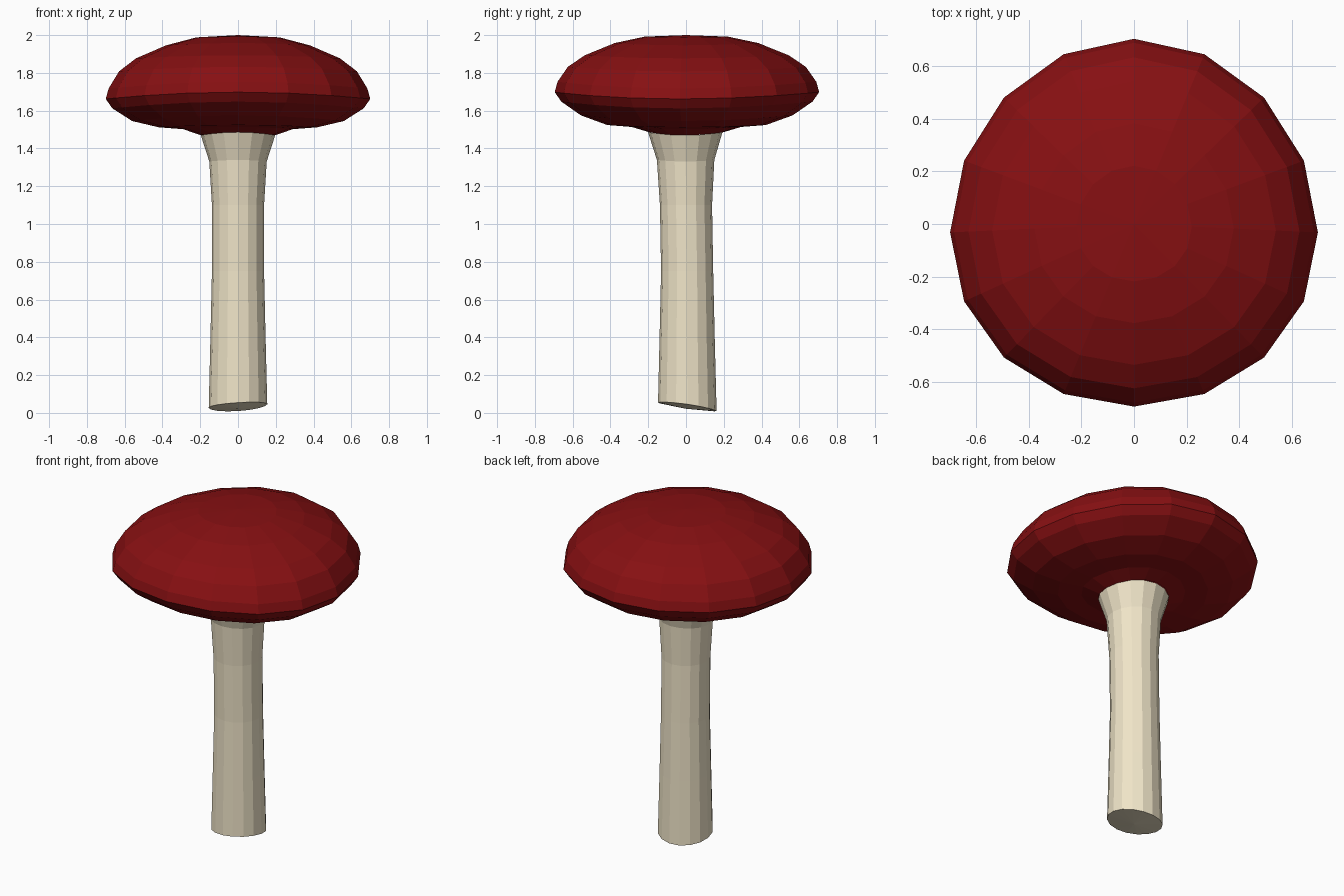
import bpy, bmesh
from math import sin, cos, pi

if "Cube" in bpy.data.objects:
    bpy.data.objects.remove(bpy.data.objects["Cube"])

SIDES = 16


def material(name, color):
    mat = bpy.data.materials.new(name)
    mat.diffuse_color = (*color, 1)
    mat.use_nodes = True
    mat.node_tree.nodes["Principled BSDF"].inputs["Base Color"].default_value = mat.diffuse_color
    return mat


def loft(name, rings, place, mat, start=None, end=None):
    """Skin rings from bottom to top; optional points close the ends."""
    bm = bmesh.new()
    loops = [[bm.verts.new(place(ring, 2 * pi * i / SIDES)) for i in range(SIDES)]
             for ring in rings]
    for a, b in zip(loops, loops[1:]):
        for i in range(SIDES):
            j = (i + 1) % SIDES
            bm.faces.new((a[i], a[j], b[j], b[i]))
    for point, loop, flip in ((start, loops[0], True), (end, loops[-1], False)):
        if point:
            centre = bm.verts.new(point)
            for i in range(SIDES):
                pair = (loop[i], loop[(i + 1) % SIDES])
                bm.faces.new((*(pair[::-1] if flip else pair), centre))
    mesh = bpy.data.meshes.new(name)
    bm.to_mesh(mesh)
    bm.free()
    mesh.materials.append(mat)
    obj = bpy.data.objects.new(name, mesh)
    bpy.context.collection.objects.link(obj)
    return obj


# Cap rings dip slightly towards the left and right sides
def cap_point(ring, t):
    r, z, wave = ring
    return (r * cos(t),
            r * sin(t) + r / 0.7 * (0.005 - 0.037 * cos(t) ** 2),
            z - wave * cos(2 * t))


# Stem rings: radius, height, wave, y offset, backward tilt
def stem_point(ring, t):
    r, z, wave, dy, tilt = ring
    return (r * cos(t), r * sin(t) + dy,
            z - wave * cos(2 * t) - tilt * (0.8 * sin(t) - 0.35 * cos(t)))


# Red cap: underside, rim and dome
cap_rings = [
    (0.197, 1.478, 0.008), (0.29, 1.508, 0.006), (0.42, 1.518, 0.006),
    (0.56, 1.56, 0.015), (0.665, 1.63, 0.018), (0.70, 1.68, 0.018),
    (0.685, 1.735, 0.018), (0.63, 1.82, 0.012), (0.54, 1.885, 0.008),
    (0.38, 1.952, 0.006), (0.22, 1.99, 0.002),
]
loft("cap", cap_rings, cap_point, material("cap_red", (0.24, 0.005, 0.006)),
     end=(0, 0, 2.0))

# Cream stem, flared at the top with an uneven cut base
stem_rings = [
    (0.155, 0.034, -0.002, 0.007, 0.028), (0.146, 0.40, 0, 0.006, 0),
    (0.138, 0.75, 0, 0.006, 0), (0.138, 1.10, 0, 0, 0),
    (0.152, 1.335, 0.004, -0.002, 0), (0.197, 1.478, 0.008, -0.004, 0),
]
loft("stem", stem_rings, stem_point, material("stem_cream", (0.87, 0.78, 0.58)),
     start=(0, 0, 0.022))
